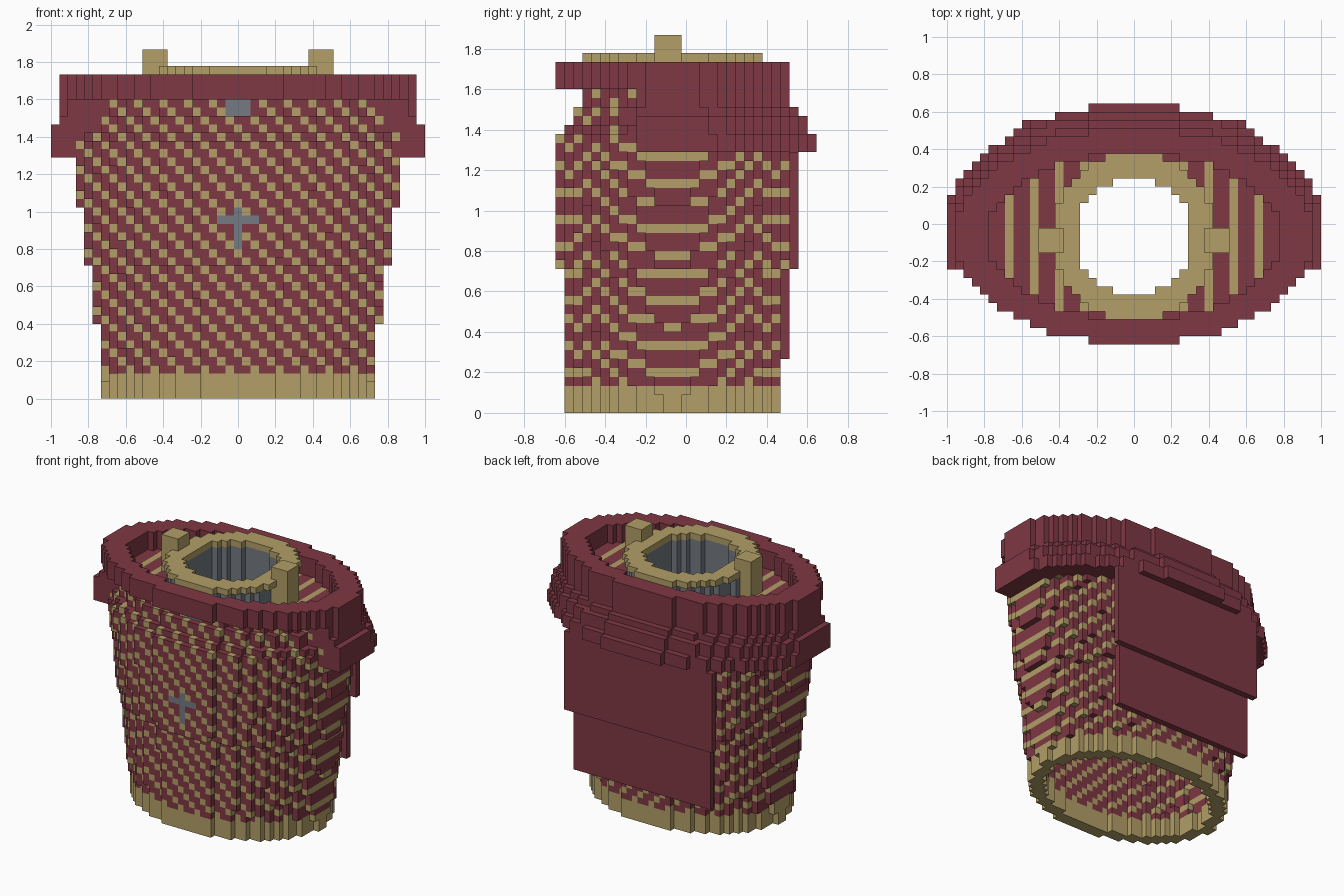
import bpy, bmesh

if "Cube" in bpy.data.objects:
    bpy.data.objects.remove(bpy.data.objects["Cube"])

V = 2 / 45          # voxel size
CY = -1.5           # centre of the body ovals in y, in voxels


def material(name, rgb):
    m = bpy.data.materials.new(name)
    m.diffuse_color = (*rgb, 1)
    m.use_nodes = True
    m.node_tree.nodes["Principled BSDF"].inputs["Base Color"].default_value = m.diffuse_color
    return m


MATS = [material("dark red", (0.212, 0.040, 0.057)),
        material("straw beige", (0.445, 0.347, 0.136)),
        material("slate grey", (0.175, 0.198, 0.223))]
RED, BEIGE, GREY = range(3)

cells = {}          # (i, j, k) -> (part, colour)


def fill(part, ks, inside, colour):
    """Claim every free voxel in layers ks that passes the inside test."""
    for k in ks:
        for i in range(-22, 23):
            for j in range(-14, 15):
                if (i, j, k) not in cells and inside(i, j, k):
                    c = colour(i, j, k) if callable(colour) else colour
                    cells[i, j, k] = (part, c)


def oval(i, j, a, b):
    return (i / a) ** 2 + ((j - CY) / b) ** 2 <= 1


def body_size(k):
    if k >= 34:
        return 17.6, 10
    if k >= 32:
        return 18.5, 11
    a = min(max(19.13 + (k - 23) / 7, 16.1), 19.9)
    return a, (12 if k < 16 or k == 31 else 13)


def in_body(i, j, k):
    a, b = body_size(k)
    if not oval(i, j, a, b):
        return False
    return not (oval(i, j, 7, 7) if k >= 34 else oval(i, j, a - 2, b - 2))


def weave(i, j, k):
    # front cross and throat tab, then the diagonal stripes
    if j < -8:
        if (i == 0 and 18 <= k <= 22) or (abs(i) <= 2 and k == 21):
            return GREY
        if abs(i) <= 1 and k >= 34:
            return GREY
    return BEIGE if (i + k) % 3 == 2 else RED


def in_collar(i, j, k):
    a = 23 if k <= 32 else 21.8
    b = 16 if k <= 30 else 15 if k <= 32 else 14 if k == 33 else 13
    return j >= -5 and oval(i, j, a, b) and not oval(i, j, *body_size(k))


# neck tube with its beige band and two side posts
fill("side_posts", range(36, 42),
     lambda i, j, k: 9 <= abs(i) <= 11 and -3 <= j <= -1, BEIGE)
fill("neck_band", [39],
     lambda i, j, k: oval(i, j, 10, 10) and not oval(i, j, 7, 7), BEIGE)
fill("neck_tube", range(36, 39),
     lambda i, j, k: oval(i, j, 9.3, 9.3) and not oval(i, j, 7, 7), GREY)
fill("neck_tube", range(33, 36),
     lambda i, j, k: oval(i, j, 8, 8) and not oval(i, j, 7, 7), GREY)
# hollow body: plain hem and striped wall
fill("hem", range(0, 3), in_body, BEIGE)
fill("striped_body", range(3, 36), in_body, weave)
# top rim and the flared collar behind it
fill("top_rim", range(36, 39),
     lambda i, j, k: oval(i, j, 21.6, 13) and not oval(i, j, 17.6, 10), RED)
fill("flared_collar", range(29, 36), in_collar, RED)
# flat back panel in two steps
fill("back_panel", range(6, 16), lambda i, j, k: j == 11 and abs(i) <= 12, RED)
fill("back_panel", range(16, 29), lambda i, j, k: j == 12 and abs(i) <= 13, RED)

# outward corner loops of a unit cube for each of six directions
SIDES = {
    (1, 0, 0): [(1, 0, 0), (1, 1, 0), (1, 1, 1), (1, 0, 1)],
    (-1, 0, 0): [(0, 0, 0), (0, 0, 1), (0, 1, 1), (0, 1, 0)],
    (0, 1, 0): [(0, 1, 0), (0, 1, 1), (1, 1, 1), (1, 1, 0)],
    (0, -1, 0): [(0, 0, 0), (1, 0, 0), (1, 0, 1), (0, 0, 1)],
    (0, 0, 1): [(0, 0, 1), (1, 0, 1), (1, 1, 1), (0, 1, 1)],
    (0, 0, -1): [(0, 0, 0), (0, 1, 0), (1, 1, 0), (1, 0, 0)],
}

# one mesh per part, only exposed faces
for part in dict.fromkeys(p for p, _ in cells.values()):
    bm = bmesh.new()
    cache = {}

    def vert(p):
        if p not in cache:
            cache[p] = bm.verts.new(((p[0] - .5) * V, (p[1] - .5) * V, p[2] * V))
        return cache[p]

    for (i, j, k), (name, colour) in cells.items():
        if name != part:
            continue
        for (dx, dy, dz), loop in SIDES.items():
            if (i + dx, j + dy, k + dz) in cells:
                continue
            f = bm.faces.new([vert((i + x, j + y, k + z)) for x, y, z in loop])
            f.material_index = colour
    mesh = bpy.data.meshes.new(part)
    bm.to_mesh(mesh)
    bm.free()
    for m in MATS:
        mesh.materials.append(m)
    bpy.context.collection.objects.link(bpy.data.objects.new(part, mesh))
